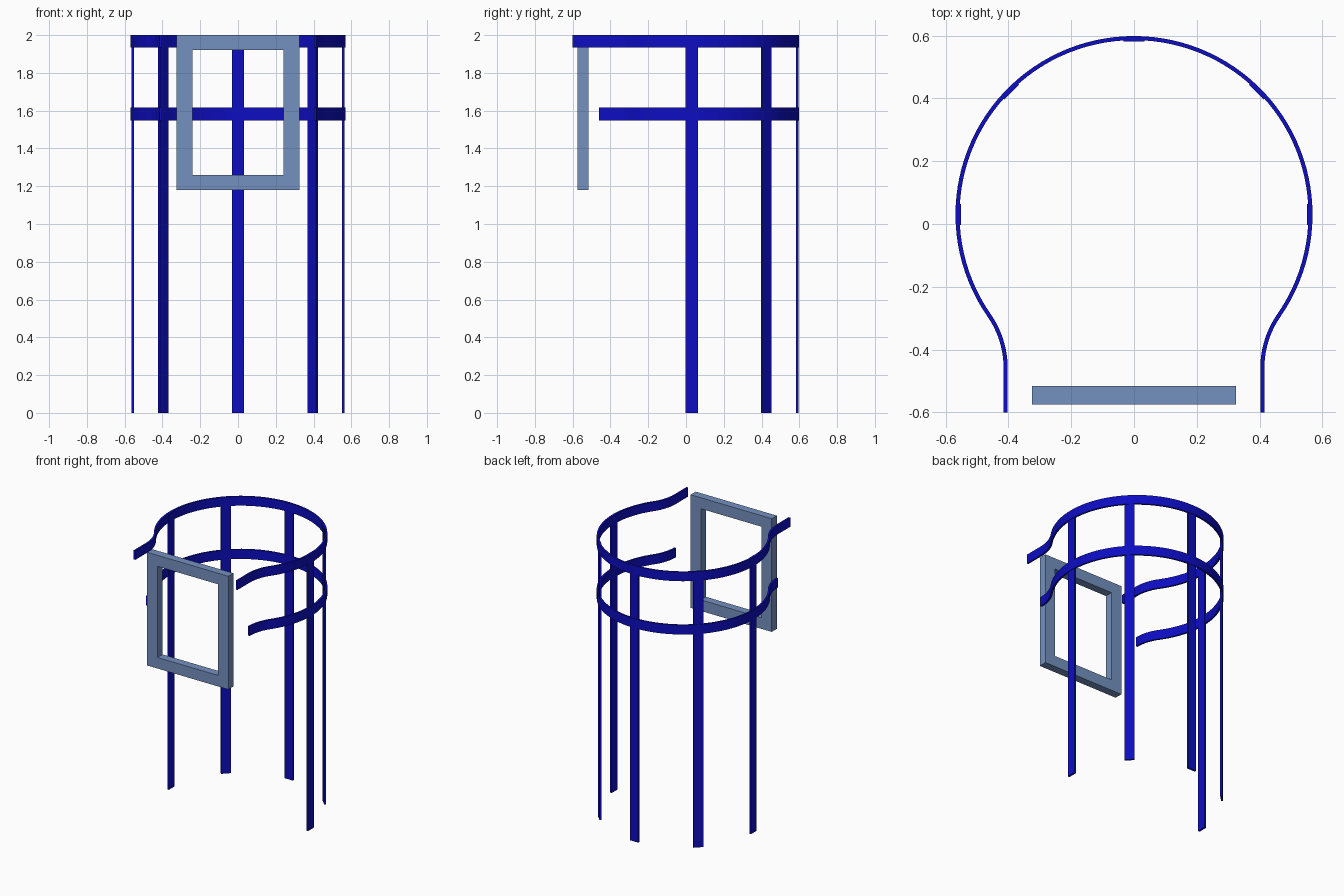
import bpy
import bmesh
import math
from mathutils import Matrix, Vector

cube = bpy.data.objects.get("Cube")
if cube:
    bpy.data.objects.remove(cube, do_unlink=True)


def material(name, rgb):
    mat = bpy.data.materials.new(name)
    mat.use_nodes = True
    mat.diffuse_color = (*rgb, 1)
    mat.node_tree.nodes["Principled BSDF"].inputs["Base Color"].default_value = (*rgb, 1)
    return mat


blue = material("deep blue", (0.004, 0.004, 0.54))
steel = material("steel blue", (0.174, 0.283, 0.527))


def make_object(name, bm, mat):
    bmesh.ops.recalc_face_normals(bm, faces=bm.faces)
    mesh = bpy.data.meshes.new(name)
    bm.to_mesh(mesh)
    bm.free()
    mesh.materials.append(mat)
    obj = bpy.data.objects.new(name, mesh)
    bpy.context.collection.objects.link(obj)
    return obj


# Plan of the bands: a round hoop, a reverse curve at each shoulder, straight ends
CENTRE_Y = 0.03
RADIUS = 0.5625      # middle of the band thickness
THICK = 0.013
END_X = 0.409        # straight ends
BEND_Y = -0.46       # where the reverse curve meets the straight end


def band_path(straight_to=None):
    dy = BEND_Y - CENTRE_Y
    bend = (END_X ** 2 + dy ** 2 - RADIUS ** 2) / (2 * (RADIUS - END_X))
    bend_x = END_X + bend
    meet = math.atan2(dy, bend_x)
    half = []
    steps = 40
    for i in range(steps + 1):
        a = math.pi / 2 + (meet - math.pi / 2) * i / steps
        half.append((RADIUS * math.cos(a), CENTRE_Y + RADIUS * math.sin(a)))
    steps = 12
    for i in range(1, steps + 1):
        a = meet + math.pi - meet * i / steps
        half.append((bend_x + bend * math.cos(a), BEND_Y + bend * math.sin(a)))
    if straight_to is not None:
        half.append((END_X, straight_to))
    return [(-x, y) for x, y in reversed(half[1:])] + half


def band(name, path, z0, z1):
    bm = bmesh.new()
    low = [bm.verts.new((x, y, z0)) for x, y in path]
    high = [bm.verts.new((x, y, z1)) for x, y in path]
    for i in range(len(path) - 1):
        bm.faces.new((low[i], low[i + 1], high[i + 1], high[i]))
    obj = make_object(name, bm, blue)
    solid = obj.modifiers.new("thickness", "SOLIDIFY")
    solid.thickness = THICK
    solid.offset = 0
    solid.use_even_offset = True
    bpy.ops.object.select_all(action="DESELECT")
    obj.select_set(True)
    bpy.context.view_layer.objects.active = obj
    bpy.ops.object.modifier_apply(modifier=solid.name)
    bpy.ops.object.shade_smooth_by_angle(angle=math.radians(30))


band("upper_band", band_path(-0.6), 1.934, 2.0)
band("lower_band", band_path(), 1.548, 1.616)

# Flat upright posts just inside the hoop, every 45 degrees round the back
POST_WIDTH = 0.066
POST_RADIUS = 0.558
names = ["left_post", "back_left_post", "back_post", "back_right_post", "right_post"]
for i, name in enumerate(names):
    bm = bmesh.new()
    bmesh.ops.create_cube(bm, size=1)
    bmesh.ops.scale(bm, vec=(THICK, POST_WIDTH, 1.999), verts=bm.verts)
    bmesh.ops.translate(bm, vec=(POST_RADIUS, 0, 1.999 / 2), verts=bm.verts)
    turn = Matrix.Rotation(math.radians(45 * i), 4, "Z")
    bmesh.ops.transform(bm, matrix=Matrix.Translation((0, CENTRE_Y, 0)) @ turn, verts=bm.verts)
    make_object(name, bm, blue)

# Rectangular window frame at the front
bm = bmesh.new()


def rectangle(half_width, z0, z1, y):
    corners = [(-half_width, z0), (half_width, z0), (half_width, z1), (-half_width, z1)]
    return [bm.verts.new((x, y, z)) for x, z in corners]


outer = rectangle(0.325, 1.18, 2.0, -0.575)
inner = rectangle(0.242, 1.26, 1.92, -0.575)
for i in range(4):
    j = (i + 1) % 4
    bm.faces.new((outer[i], outer[j], inner[j], inner[i]))
result = bmesh.ops.extrude_face_region(bm, geom=bm.faces[:], use_keep_orig=True)
moved = [g for g in result["geom"] if isinstance(g, bmesh.types.BMVert)]
bmesh.ops.translate(bm, vec=Vector((0, 0.058, 0)), verts=moved)
make_object("front_frame", bm, steel)
